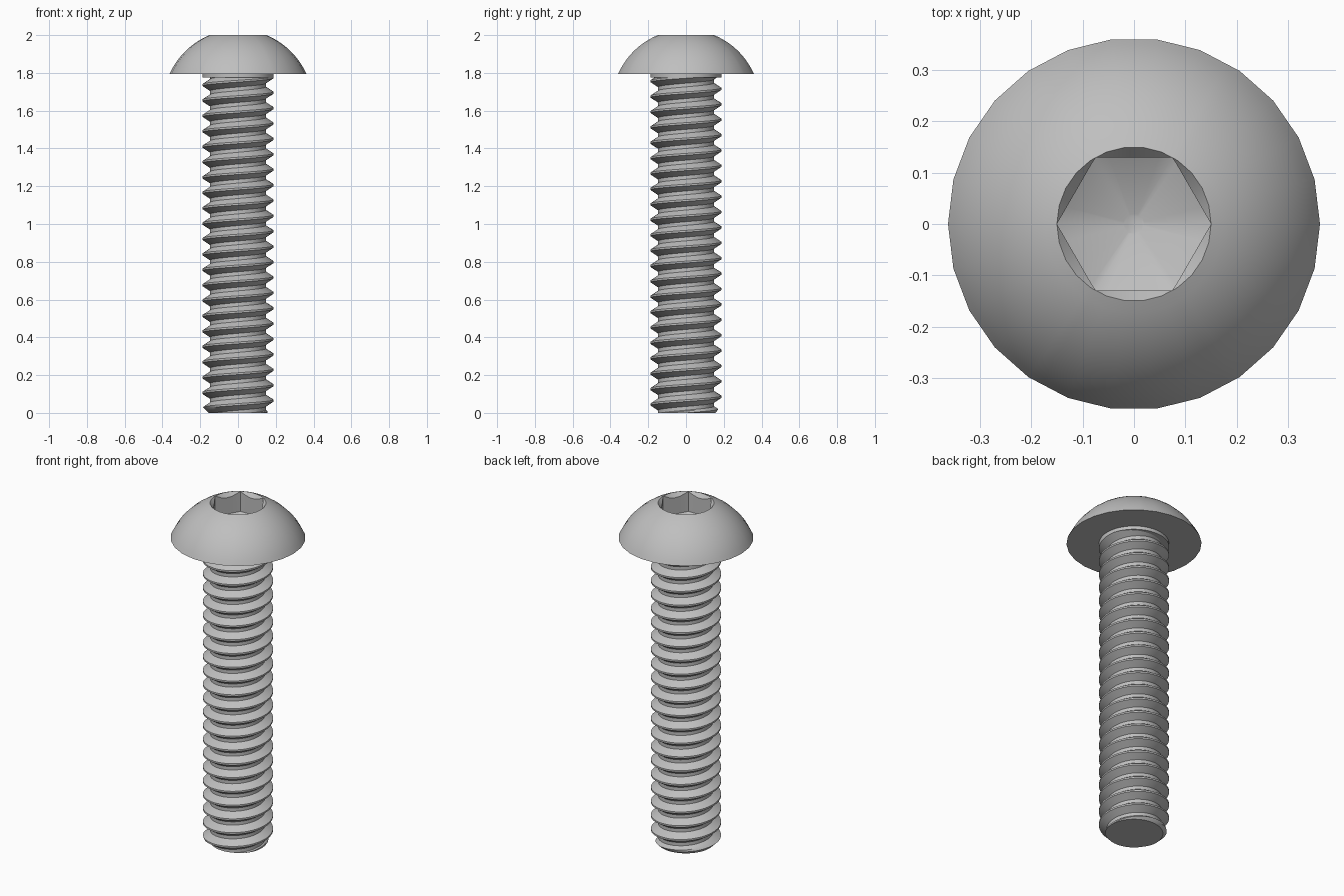
import bpy, bmesh, math

cube = bpy.data.objects.get("Cube")
if cube:
    bpy.data.objects.remove(cube, do_unlink=True)

steel = bpy.data.materials.new("grey steel")
steel.use_nodes = True
GREY = (0.52, 0.52, 0.52, 1)
steel.diffuse_color = GREY
steel.node_tree.nodes["Principled BSDF"].inputs["Base Color"].default_value = GREY

HEAD_Z, TOP_Z = 1.795, 2.0
HEAD_R, RIM_R, SHAFT_R, ROOT_R, TIP_R = 0.362, 0.15, 0.188, 0.148, 0.155


def grid_object(name, rings, closed, cap_start=False, cap_end=False):
    """Skin a list of point rings into one smooth-shaded object."""
    bm = bmesh.new()
    rows = [[bm.verts.new(p) for p in ring] for ring in rings]
    n = len(rows[0])
    for a, b in zip(rows, rows[1:]):
        for i in range(n if closed else n - 1):
            j = (i + 1) % n
            bm.faces.new((a[i], a[j], b[j], b[i]))
    if cap_start:
        bm.faces.new(rows[0])
    if cap_end:
        bm.faces.new(rows[-1])
    bmesh.ops.remove_doubles(bm, verts=bm.verts, dist=1e-5)
    bmesh.ops.dissolve_degenerate(bm, edges=bm.edges, dist=1e-5)
    bmesh.ops.recalc_face_normals(bm, faces=bm.faces)
    mesh = bpy.data.meshes.new(name)
    bm.to_mesh(mesh)
    bm.free()
    mesh.materials.append(steel)
    obj = bpy.data.objects.new(name, mesh)
    bpy.context.collection.objects.link(obj)
    bpy.ops.object.select_all(action='DESELECT')
    obj.select_set(True)
    bpy.context.view_layer.objects.active = obj
    bpy.ops.object.shade_smooth_by_angle(angle=math.radians(30))
    return obj


def polar(r, a, z):
    return (r * math.cos(a), r * math.sin(a), z)


def polygon_radius(sides, r, a):
    """Distance to the edge of a regular polygon in direction a."""
    step = 2 * math.pi / sides
    return r * math.cos(step / 2) / math.cos(a % step - step / 2)


# Button head with a chamfered hexagonal socket
SIDES = 26
angles = {round(2 * math.pi * i / n, 6) for n in (SIDES, 6) for i in range(n)}
angles = sorted(angles)


def round_ring(r, z):
    return [polar(polygon_radius(SIDES, r, a), a, z) for a in angles]


def hex_radius(a):
    return min(polygon_radius(6, RIM_R, a), polygon_radius(SIDES, RIM_R, a))


drop = TOP_Z - HEAD_Z
below = (HEAD_R**2 - RIM_R**2 - drop**2) / (2 * drop)
dome_r = math.hypot(HEAD_R, below)
start, end = math.atan2(below, HEAD_R), math.atan2(below + drop, RIM_R)
rings = [round_ring(0.17, HEAD_Z)]
for i in range(13):
    t = start + (end - start) * i / 12
    rings.append(round_ring(dome_r * math.cos(t), HEAD_Z - below + dome_r * math.sin(t)))
rings.append([polar(hex_radius(a), a, TOP_Z - 1.2 * (RIM_R - hex_radius(a))) for a in angles])
rings.append([polar(hex_radius(a), a, 1.88) for a in angles])
rings.append(round_ring(0.02, 1.82))
grid_object("button_head", rings, True, cap_end=True)

# Plain collar under the head
COLS = 48
circle = [2 * math.pi * i / COLS for i in range(COLS)]
COLLAR_Z = 1.775
grid_object("collar", [[polar(SHAFT_R, a, z) for a in circle] for z in (COLLAR_Z, HEAD_Z + 0.002)],
            True, cap_start=True)

# Threaded shaft: rows follow the helix, clipped flat at both ends
PITCH, PHASE = 0.0815, 0.065
CREST, ROOT = 0.06, 0.12  # half widths of the flats, in pitches
stops = (-CREST, CREST, 0.2, 0.32, 0.5 - ROOT, 0.5 + ROOT, 0.68, 0.8)


def thread_radius(a, z):
    u = ((z - PHASE) / PITCH - a / (2 * math.pi)) % 1
    d = min(u, 1 - u)
    f = min(1, max(0, (d - CREST) / (0.5 - ROOT - CREST)))
    return min(SHAFT_R + (ROOT_R - SHAFT_R) * f, TIP_R + z)


rows = []
turns = [2 * math.pi * i / COLS for i in range(COLS + 1)]
for k in range(-3, 24):
    for s in stops:
        row = []
        for a in turns:
            z = PHASE + PITCH * (k + s + a / (2 * math.pi))
            z = min(COLLAR_Z + 0.002, max(0, z))
            row.append(polar(thread_radius(a, z), a, z))
        rows.append(row)
grid_object("threaded_shaft", rows, False)

# Flat end of the shaft
grid_object("shaft_end", [[polar(thread_radius(a, 0) * f, a, 0) for a in circle] for f in (1, 0.5)],
            True, cap_end=True)
for end_face in bpy.data.objects["shaft_end"].data.polygons:
    if end_face.normal.z > 0:
        end_face.flip()
